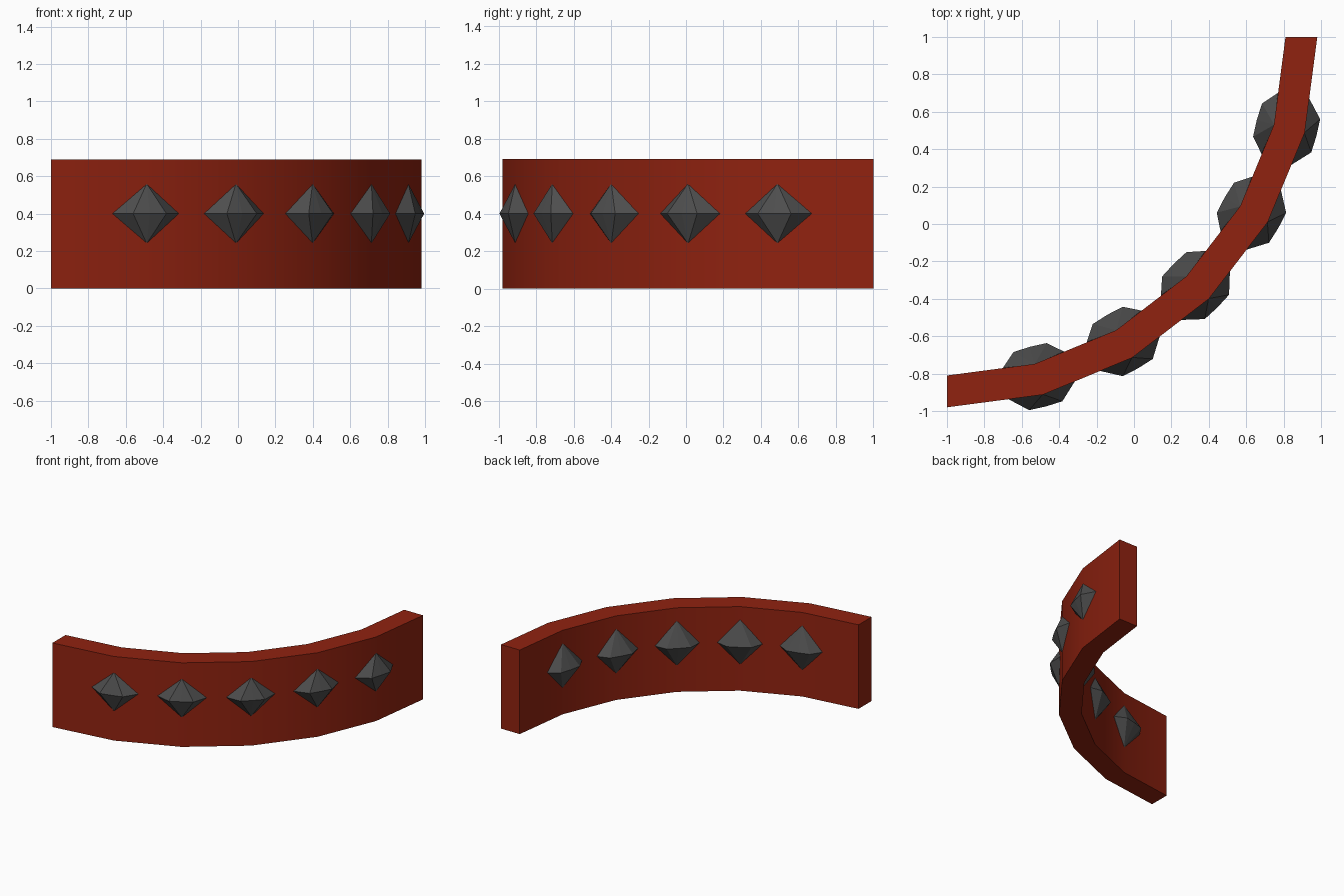
import bpy, bmesh, math
from mathutils import Vector

if "Cube" in bpy.data.objects:
    bpy.data.objects.remove(bpy.data.objects["Cube"])


def material(name, rgb):
    m = bpy.data.materials.new(name)
    m.diffuse_color = (*rgb, 1)
    m.use_nodes = True
    m.node_tree.nodes["Principled BSDF"].inputs["Base Color"].default_value = m.diffuse_color
    return m


red = material("dark red", (0.28, 0.016, 0.005))
grey = material("dark grey", (0.075, 0.075, 0.075))


def make_object(name, bm, mat):
    bmesh.ops.recalc_face_normals(bm, faces=bm.faces)
    me = bpy.data.meshes.new(name)
    bm.to_mesh(me)
    bm.free()
    me.materials.append(mat)
    ob = bpy.data.objects.new(name, me)
    bpy.context.collection.objects.link(ob)
    return ob


def arc_point(radius, angle, z=0.0):
    # quarter circle about (-1, 1), from the left end round to the back end
    return Vector((-1 + radius * math.sin(angle), 1 - radius * math.cos(angle), z))


# curved band: a quarter ring in six segments
STEP = math.radians(15)
bm = bmesh.new()
rings = []
for i in range(7):
    section = [(1.98, 0), (1.98, 0.69), (1.81, 0.69), (1.81, 0)]
    rings.append([bm.verts.new(arc_point(r, i * STEP, z)) for r, z in section])
for a, b in zip(rings, rings[1:]):
    for k in range(4):
        bm.faces.new((a[k], b[k], b[(k + 1) % 4], a[(k + 1) % 4]))
bm.faces.new(rings[0])
bm.faces.new(rings[-1])
band = make_object("curved_band", bm, red)
bpy.context.view_layer.objects.active = band
band.select_set(True)
bpy.ops.object.shade_smooth_by_angle(angle=math.radians(30))
band.select_set(False)


# faceted studs: one through each bend of the band, pointed on both faces
def stud(name, angle):
    centre = arc_point(1.88, angle, 0.40)
    tangent = Vector((math.cos(angle), math.sin(angle), 0))
    normal = Vector((math.sin(angle), -math.cos(angle), 0))
    bm = bmesh.new()
    # (along the band, outward, up): outer half then inner half
    for side, tip, tip_n, high, high_n in ((1, 0.19, 0.07, 0.16, 0.098),
                                           (-1, 0.168, 0.094, 0.185, 0.068)):
        pts = []
        for z in (high, -high):
            pts += [(0, high_n, z), (0, 0, z)]
        for s in (-1, 1):
            pts += [(s * tip, tip_n, 0), (s * tip, 0, 0), (s * 0.092, 0.161, 0)]
        pts.append((0, 0.165, 0))
        verts = [bm.verts.new(centre + tangent * t + normal * n * side + Vector((0, 0, z)))
                 for t, n, z in pts]
        hull = bmesh.ops.convex_hull(bm, input=verts)
        spare = {g for g in hull["geom_interior"] if isinstance(g, bmesh.types.BMVert)}
        bmesh.ops.delete(bm, geom=list(spare), context="VERTS")
    return make_object(name, bm, grey)


for i in range(1, 6):
    stud(f"faceted_stud_{i}", i * STEP)
